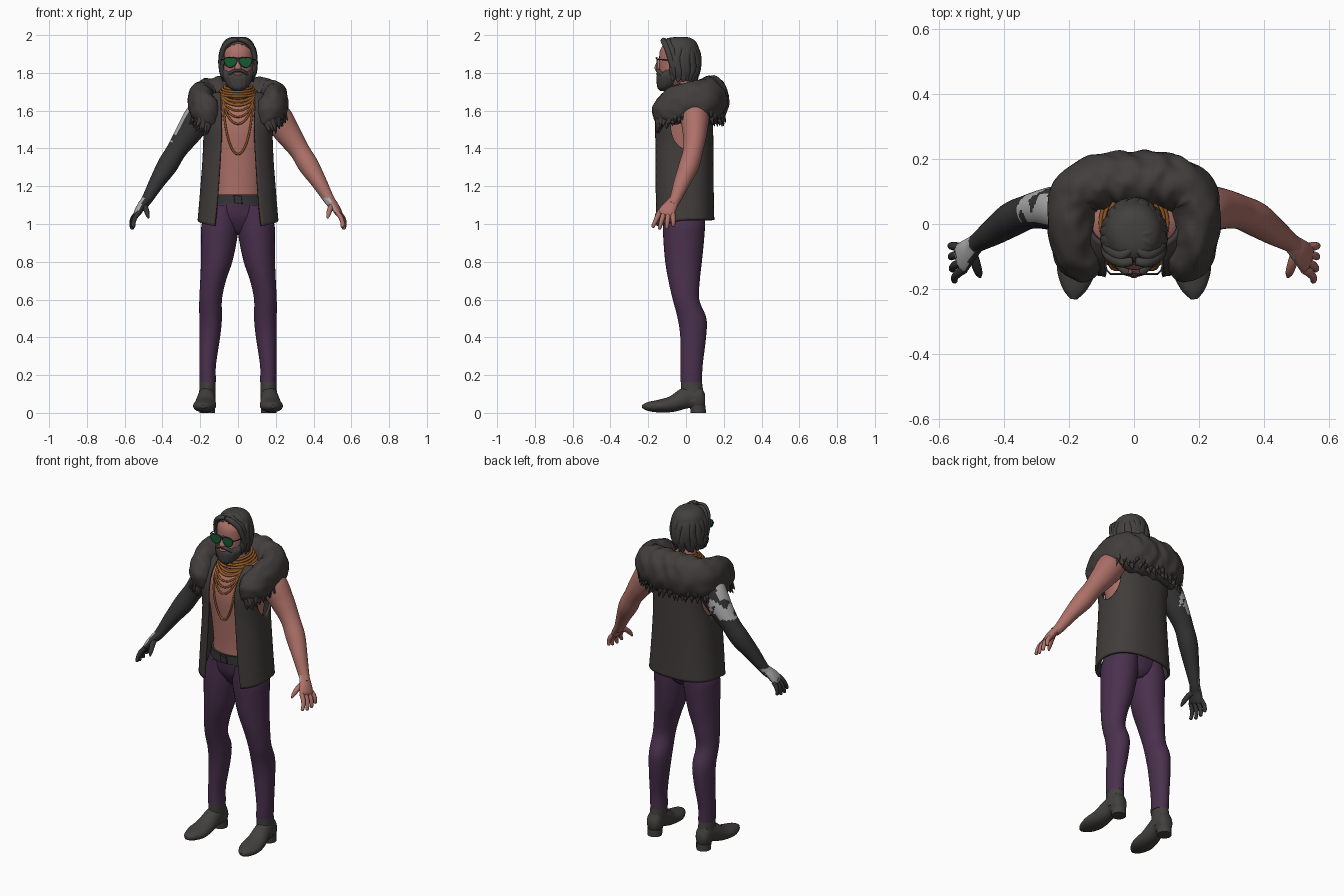
import bpy, bmesh, math, random
from mathutils import Vector, Matrix, noise
from mathutils.bvhtree import BVHTree

random.seed(4)
cube = bpy.data.objects.get("Cube")
if cube:
    bpy.data.objects.remove(cube)

def material(name, *rgb):
    m = bpy.data.materials.new(name)
    m.use_nodes = True
    node = next(n for n in m.node_tree.nodes if n.type == 'BSDF_PRINCIPLED')
    m.diffuse_color = node.inputs["Base Color"].default_value = (*rgb, 1)
    return m

skin = material("skin", .42, .165, .14)
cloth = material("charcoal cloth", .052, .046, .043)
fur = material("dark fur", .054, .048, .045)
hair_col = material("dark hair", .056, .052, .05)
purple = material("purple trousers", .068, .03, .075)
leather = material("boot leather", .056, .052, .048)
black = material("soft black", .036, .034, .035)
gold = material("copper gold", .29, .1, .018)
green = material("green glass", .008, .1, .03)
grey = material("pale grey", .42, .42, .42)

def spline(keys, per):
    """Catmull-Rom resampling of a list of tuples."""
    k = [keys[0]] + list(keys) + [keys[-1]]
    out = []
    for i in range(1, len(k) - 2):
        for t in (j / per for j in range(per)):
            out.append([b + .5 * t * (c - a + t * (2 * a - 5 * b + 4 * c - d + t * (3 * (b - c) + d - a)))
                        for a, b, c, d in zip(*k[i - 1:i + 3])])
    return out + [list(keys[-1])]

def finish(bm, name, *mats, paint=None, recalc=True):
    if recalc:
        bmesh.ops.recalc_face_normals(bm, faces=bm.faces)
    bm.normal_update()
    for f in bm.faces:
        f.material_index = paint(f.calc_center_median(), f.normal) if paint else 0
    me = bpy.data.meshes.new(name)
    bm.to_mesh(me)
    bm.free()
    for m in mats:
        me.materials.append(m)
    me.shade_smooth()
    me.set_sharp_from_angle(angle=math.radians(50))
    ob = bpy.data.objects.new(name, me)
    bpy.context.collection.objects.link(ob)
    return ob

def loft(name, rings, *mats, paint=None):
    bm = bmesh.new()
    vs = [[bm.verts.new(p) for p in r] for r in rings]
    for a, b in zip(vs, vs[1:]):
        for i in range(len(a)):
            bm.faces.new((a[i - 1], a[i], b[i], b[i - 1]))
    bm.faces.new(vs[0])
    bm.faces.new(vs[-1])
    return finish(bm, name, *mats, paint=paint)

def turn(n):
    return [i * math.tau / n for i in range(n)]

def stack(name, keys, mat, side=1, n=32, per=5, wave=lambda a, z: 1):
    """Horizontal ellipses, keys are x, y, z, rx, ry."""
    return loft(name, [[Vector((side * (x + rx * wave(a, z) * math.cos(a)), y + ry * wave(a, z) * math.sin(a), z))
                        for a in turn(n)] for x, y, z, rx, ry in spline(keys, per)], mat)

def tube(name, keys, *mats, ref=(0, 1, 0), side=1, n=16, per=5, wave=lambda a, k: 1, paint=None):
    """Sections across a path, keys are x, y, z, radius along ref, radius across."""
    pts = spline(keys, per)
    pos = [Vector((side * p[0], p[1], p[2])) for p in pts]
    rings = []
    for k, (p, q) in enumerate(zip(pos, pts)):
        t = (pos[min(k + 1, len(pos) - 1)] - pos[max(k - 1, 0)]).normalized()
        u = Vector((side * ref[0], ref[1], ref[2]))
        u = (u - t * u.dot(t)).normalized()
        v = t.cross(u)
        rings.append([p + wave(a, k) * (u * q[3] * math.cos(a) + v * q[4] * math.sin(a)) for a in turn(n)])
    return loft(name, rings, *mats, paint=paint)

def cord(name, points, r, mat, ref=(0, 1, 0), side=1, per=3):
    return tube(name, [(*p, r, r) for p in points], mat, ref=ref, side=side, n=8, per=per)

# torso, neck, head and beard
torso = stack("torso", [(0, -.01, 1.1, .14, .112), (0, -.01, 1.2, .135, .113), (0, -.01, 1.35, .15, .122),
                        (0, -.008, 1.5, .172, .135), (0, 0, 1.6, .18, .125), (0, .01, 1.67, .14, .092),
                        (0, .01, 1.71, .07, .07), (0, -.005, 1.75, .056, .06), (0, -.02, 1.82, .054, .06)], skin, n=40)
stack("head", [(0, -.07, 1.72, .03, .04), (0, -.065, 1.75, .06, .07), (0, -.05, 1.8, .077, .09), (0, -.045, 1.86, .084, .097),
               (0, -.045, 1.92, .083, .092), (0, -.04, 1.965, .06, .065), (0, -.04, 1.98, .02, .02)], skin)
stack("nose", [(0, -.145, 1.812, .008, .008), (0, -.15, 1.825, .018, .017), (0, -.145, 1.85, .011, .014),
               (0, -.137, 1.88, .007, .008)], skin, n=16)
cord("lower_lip", [(-.018, -.146, 1.795), (0, -.153, 1.794), (.018, -.146, 1.795)], .006, skin, ref=(0, 0, 1))
stack("beard", [(0, -.115, 1.703, .015, .018), (0, -.108, 1.72, .045, .042), (0, -.092, 1.75, .068, .063),
                (0, -.08, 1.785, .081, .074), (0, -.06, 1.81, .085, .07), (0, -.045, 1.845, .088, .05)],
      hair_col, n=64, wave=lambda a, z: 1 + .02 * math.sin(a * 16 + z * 60))

# hair shell with the face left open, covered by wavy locks
bm = bmesh.new()
bmesh.ops.create_uvsphere(bm, u_segments=64, v_segments=32, radius=1)
for v in bm.verts:
    a, z = math.atan2(v.co.y, v.co.x), v.co.z
    h = (1 - min(1, abs(z)) ** 3) ** (1 / 3)
    v.co = (.094 * h * math.cos(a), -.03 + .102 * h * math.sin(a), 1.873 + .118 * z)
def bare(c):
    return (c.y < -.07 and c.z < 1.955 - 8 * c.x ** 2) or (c.y < -.02 and c.z < 1.8)
bmesh.ops.delete(bm, geom=[f for f in bm.faces if bare(f.calc_center_median())], context='FACES')
mod = finish(bm, "hair", hair_col, recalc=False).modifiers.new("thickness", 'SOLIDIFY')
mod.thickness = .012
for i in range(15):
    a = math.radians(-22 + 224 * i / 14)
    path = []
    for spread, z, r in ((.15, 1.986, .008), (.55, 1.974, .016), (.88, 1.93, .019), (1, 1.875, .019), (.97, 1.82, .018),
                         (.88, 1.78, .014), (.9, 1.758, .004)):
        b = a + random.uniform(-.09, .09)
        path.append((.091 * spread * math.cos(b), -.035 + .104 * spread * math.sin(b), z - random.uniform(0, .01), r * 1.2, r * .75))
    tube(f"hair_lock_{i + 1}", path, hair_col, ref=(-math.sin(a), math.cos(a), 0), n=10)

for s, side in ((1, "left"), (-1, "right")):
    for k, shift in enumerate((0, .022)):
        tube(f"{side}_forelock_{k + 1}", [(.004, -.115 + shift * 2, 1.976, .012, .01), (.04, -.118 + shift, 1.968, .016, .014),
             (.076, -.1 + shift, 1.93, .016, .014), (.09, -.08 + shift, 1.87, .016, .012),
             (.09, -.066 + shift, 1.815, .012, .01), (.086, -.06 + shift, 1.775, .004, .004)], hair_col, side=s)
    tube(side + "_moustache", [(0, -.149, 1.814, .012, .008), (.025, -.147, 1.81, .012, .009), (.05, -.125, 1.79, .01, .01)],
         hair_col, side=s)

    # sunglasses with flat-topped teardrop lenses
    def lens(a, y):
        drop = math.sin(a)
        return Vector((.039 + .034 * math.cos(a) * (1 + .12 * drop) - .003 * min(drop, 0), y,
                       1.862 + (.02 * abs(drop) ** .6 if drop > 0 else .033 * drop)))
    loft(side + "_lens", [[Vector((s, 1, 1)) * lens(a, y) for a in turn(32)] for y in (-.151, -.156)], green)
    cord(side + "_lens_rim", [lens(a, -.154) for a in turn(24) + [0]], .003, black, side=s, per=1)
    cord(side + "_temple_arm", [(.074, -.152, 1.872), (.088, -.13, 1.87), (.092, -.04, 1.866)], .003, black, (0, 0, 1), s)

    # arm, with pale patches on the right one
    def patch(c, nrm):
        spot = noise.noise(c * 22)
        upper = c.z > 1.435 and c.x < -.235 and nrm.y > -.6 and spot > -.22
        wrist = c.z < 1.14 and nrm.x < -.25 and nrm.z > -.4 and spot > -.35
        return int(upper or wrist)
    limb = skin if s > 0 else black
    tube(side + "_arm", [(.14, .035, 1.6, .07, .07), (.2, .045, 1.57, .077, .08), (.265, .047, 1.478, .064, .068),
                         (.325, .037, 1.39, .053, .054), (.375, .015, 1.308, .053, .054), (.43, -.022, 1.22, .043, .041),
                         (.482, -.057, 1.13, .03, .029), (.505, -.076, 1.1, .031, .026)],
         limb, grey, side=s, n=36, per=12, paint=patch)
    across = Vector((.2, 1, -.1)).normalized()
    tube(side + "_palm", [(.48, -.056, 1.135, .027, .023), (.511, -.083, 1.095, .038, .022), (.531, -.105, 1.06, .046, .019),
                          (.537, -.112, 1.045, .04, .012)], limb, grey, ref=across, side=s, n=20, paint=patch)
    for i, finger in enumerate(("index", "middle", "ring", "little")):
        base = Vector((.53, -.105, 1.06)) + across * (i - 1.5) * .024
        reach = Vector((.032, -.018 + (i - 1.5) * .015, -.09)) * (.92, 1, .95, .78)[i]
        path = [base + reach * t + Vector((.012, 0, 0)) * math.sin(t * math.pi) for t in (0, .35, .7, .95, 1)]
        tube(f"{side}_{finger}_finger", [(*p, r, r) for p, r in zip(path, (.013, .013, .011, .009, .003))],
             limb, side=s, n=10, per=3)
    tube(side + "_thumb", [(.5, -.085, 1.1, .016, .018), (.488, -.122, 1.08, .015, .015), (.479, -.15, 1.052, .012, .012),
                           (.474, -.163, 1.03, .004, .004)], limb, ref=(1, 0, 0), side=s, n=12)

    # trouser leg and boot
    stack(side + "_trouser_leg", [(.16, .028, .163, .044, .057), (.161, .03, .25, .044, .058), (.15, .038, .4, .055, .068),
          (.145, .032, .5, .06, .076), (.145, .0, .6, .06, .07), (.132, -.01, .7, .068, .083), (.113, -.013, .8, .083, .097),
          (.1, -.012, .92, .095, .108), (.094, -.011, 1.0, .098, .112), (.08, -.01, 1.1, .075, .112)], purple, side=s)
    tube(side + "_boot_foot", [(.162, .1, .075, .03, .026), (.163, .075, .075, .064, .043), (.166, .01, .082, .058, .046),
         (.173, -.07, .048, .043, .056), (.178, -.14, .036, .034, .06), (.183, -.2, .034, .024, .038),
         (.185, -.232, .034, .008, .01)], leather, ref=(0, 0, 1), side=s, n=24)
    stack(side + "_boot_shaft", [(.165, .038, .06, .045, .06), (.162, .032, .12, .043, .058), (.161, .028, .185, .041, .054)],
          leather, side=s)
    stack(side + "_boot_heel", [(.163, .065, 0, .04, .04), (.163, .062, .04, .042, .042)], leather, side=s, per=1)
cord("glasses_bridge", [(-.012, -.156, 1.876), (0, -.16, 1.879), (.012, -.156, 1.876)], .003, black)

# hips, belt and buckle
stack("trouser_hips", [(0, 0, .95, .04, .06), (0, 0, .98, .1, .085), (0, -.008, 1.04, .168, .108), (0, -.01, 1.12, .15, .12)], purple)
stack("belt", [(0, -.01, 1.105, .155, .125), (0, -.01, 1.155, .148, .124)], black, n=40, per=1)
tube("belt_buckle", [(0, -.132, 1.13, .026, .034), (0, -.142, 1.13, .024, .032)], black, ref=(1, 0, 1), n=4, per=1)

# open vest, with armholes cut by a hidden oval cylinder
bm = bmesh.new()
rows, COLS = [], 64
for z, rx, ry, cy, gap in spline([(1.02, .207, .155, -.012, .122), (1.16, .195, .154, -.014, .106), (1.4, .179, .152, -.014, .09),
                                  (1.54, .192, .15, -.014, .086), (1.63, .188, .132, .0, .09), (1.69, .14, .1, .025, .09)], 6):
    start = math.asin((gap / rx) ** 1.25)
    drop = .035 * min(1, max(0, (1.2 - z) / .18))
    rows.append([])
    for i in range(COLS + 1):
        a = start + (math.tau - 2 * start) * i / COLS
        sx, cx = math.sin(a), math.cos(a)
        rows[-1].append(bm.verts.new((math.copysign(abs(sx) ** .8, sx) * rx, cy - math.copysign(abs(cx) ** .8, cx) * ry,
                                      z - drop * max(0, cx))))
for a, b in zip(rows, rows[1:]):
    for i in range(COLS):
        bm.faces.new((a[i], a[i + 1], b[i + 1], b[i]))
vest = finish(bm, "vest", cloth, recalc=False)
mod = vest.modifiers.new("thickness", 'SOLIDIFY')
mod.thickness, mod.offset = .014, 0
cutter = tube("armhole_cutter", [(-.4, .003, 1.53, .084, .135), (.4, .003, 1.53, .084, .135)], cloth, n=40, per=1)
cutter.hide_render = True
cutter.hide_set(True)
mod = vest.modifiers.new("armholes", 'BOOLEAN')
mod.object, mod.operation, mod.solver = cutter, 'DIFFERENCE', 'EXACT'

# fur collar with ragged tufts along the lower edge
half = [(.135, -.135, 1.525, .02, .02), (.165, -.112, 1.585, .08, .066), (.193, -.03, 1.635, .1, .07),
        (.178, .09, 1.652, .112, .08), (.09, .13, 1.655, .125, .09)]
collar = half + [(0, .133, 1.657, .125, .09)] + [(-k[0], *k[1:]) for k in reversed(half)]
def ruffle(a, k):
    return 1 + .035 * math.sin(k * .75 + 2 * math.sin(a * 3)) + .07 * noise.noise(Vector((k * .3, a * 2, 0)))
tube("fur_collar", collar, fur, ref=(0, 0, 1), n=40, per=10, wave=ruffle)
bm = bmesh.new()
for x, y, z, up, out in spline(collar, 7)[3:-3]:
    away = Vector((x, y, 0)).normalized()
    level = random.uniform(.45, .8)
    p = Vector((x, y, z - up * level)) + away * out * math.sqrt(1 - level ** 2) * .8
    aim = Vector((away.x * .4 + random.uniform(-.3, .3), away.y * .4, -1)).normalized()
    m = Matrix.Translation(p) @ aim.to_track_quat('Z', 'Y').to_matrix().to_4x4()
    bmesh.ops.create_cone(bm, segments=8, radius1=.03, radius2=.002, cap_ends=True, depth=random.uniform(.07, .1), matrix=m)
finish(bm, "fur_tufts", fur)

# necklaces lying on the chest, and chains round the neck
chest = BVHTree.FromPolygons([v.co for v in torso.data.vertices], [list(p.vertices) for p in torso.data.polygons])
for k, (w, low) in enumerate(((.08, 1.685), (.09, 1.668), (.095, 1.65), (.097, 1.63), (.093, 1.6), (.088, 1.567),
                              (.083, 1.53), (.08, 1.37))):
    line = []
    for t in (i * math.pi / 20 for i in range(-10, 11)):
        x, z = w * math.sin(t), low + (1.71 - low) * (1 - math.cos(t))
        hit = chest.ray_cast(Vector((x, -1, z)), Vector((0, 1, 0)))[0]
        if hit:
            line.append((x, hit.y - .005, z))
    cord(f"necklace_{k + 1}", line, .0055 if k > 3 else .008, gold, per=2)
for k in range(4):
    w = .072 + .01 * k
    loop = [(w * math.sin(t), .004 - (w + .006) * math.cos(t), 1.728 - .012 * k - .016 * math.cos(t)) for t in turn(24) + [0]]
    cord(f"neck_chain_{k + 1}", loop, .007, gold, ref=(0, 0, 1), per=2)
